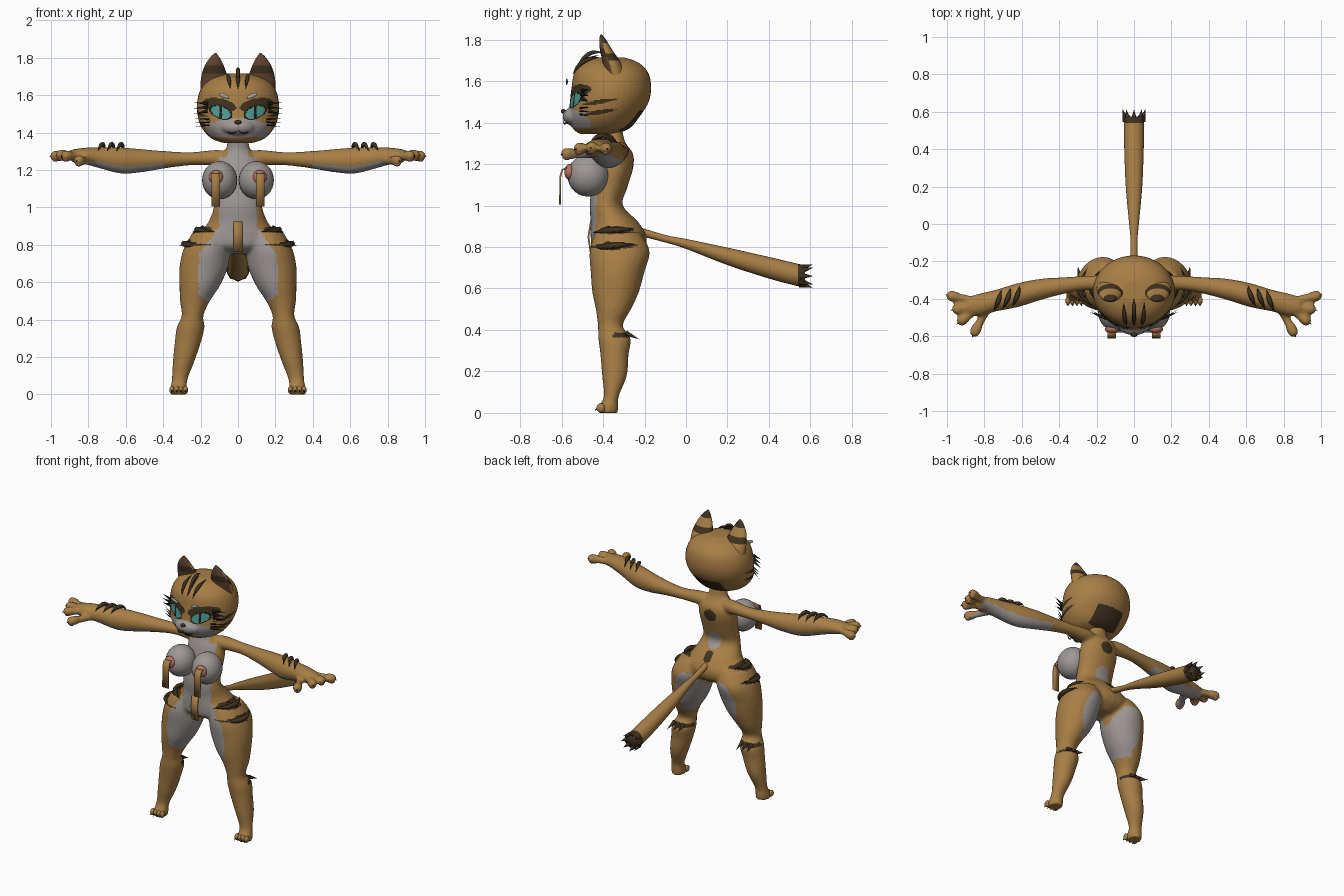
import bpy, bmesh
from math import sin, cos, pi, hypot
from mathutils import Vector, Matrix

old = bpy.data.objects.get("Cube")
if old:
    bpy.data.objects.remove(old)

PALETTE = {
    "tan_fur": (.39, .21, .06), "grey_fur": (.34, .31, .30),
    "dark_brown": (.05, .032, .014), "black": (.012, .01, .008),
    "teal": (.08, .34, .30), "pink": (.45, .17, .12),
    "inner_ear": (.13, .06, .03), "pale_grey": (.42, .39, .37),
}
COLOURS = list(PALETTE)
MATS = {}
for key, rgb in PALETTE.items():
    m = bpy.data.materials.new(key)
    m.use_nodes = True
    m.diffuse_color = (*rgb, 1)
    shader = next(n for n in m.node_tree.nodes if n.type == 'BSDF_PRINCIPLED')
    shader.inputs["Base Color"].default_value = (*rgb, 1)
    MATS[key] = m


def make(name, bm, colour):
    """Turn a bmesh into a smooth object of one colour."""
    bmesh.ops.recalc_face_normals(bm, faces=bm.faces)
    for f in bm.faces:
        f.smooth = True
    mesh = bpy.data.meshes.new(name)
    bm.to_mesh(mesh)
    bm.free()
    ob = bpy.data.objects.new(name, mesh)
    bpy.context.collection.objects.link(ob)
    mesh.materials.append(MATS[colour])
    return ob


def bake(ob):
    """Replace an object by its evaluated mesh."""
    dg = bpy.context.evaluated_depsgraph_get()
    mesh = bpy.data.meshes.new_from_object(ob.evaluated_get(dg))
    name, old_data = ob.name, ob.data
    bpy.data.objects.remove(ob)
    new = bpy.data.objects.new(name, mesh)
    bpy.context.collection.objects.link(new)
    for p in mesh.polygons:
        p.use_smooth = True
    return new


def fuse(ob, voxel, rounds):
    """Blend overlapping volumes into one skin."""
    r = ob.modifiers.new("skin", 'REMESH')
    r.mode, r.voxel_size = 'VOXEL', voxel
    s = ob.modifiers.new("soften", 'SMOOTH')
    s.factor, s.iterations = .5, rounds
    return bake(ob)


def paint(ob, rule):
    ob.data.materials.clear()
    for key in COLOURS:
        ob.data.materials.append(MATS[key])
    for p in ob.data.polygons:
        p.material_index = COLOURS.index(rule(*p.center, p.normal))


def loft(bm, rings, axis, side=1, steps=4, segs=24):
    """Skin smooth ellipses (x, y, z, a, b) lying across an axis."""
    R = [Vector(r) for r in rings]
    path = []
    for i in range(len(R) - 1):
        p, q = R[max(i - 1, 0)], R[min(i + 2, len(R) - 1)]
        for k in range(steps):
            t = k / steps
            h = t * t * (3 - 2 * t)
            path.append(R[i].lerp(R[i + 1], h) + (R[i + 1] - p) * .5 * t * (1 - t) ** 2
                        - (q - R[i]) * .5 * t * t * (1 - t))
    path.append(R[-1])
    u, v = [k for k in range(3) if k != axis]
    loops = []
    for r in path:
        loop = []
        for k in range(segs):
            c = Vector(r[:3])
            c[u] += r[3] * cos(2 * pi * k / segs)
            c[v] += r[4] * sin(2 * pi * k / segs)
            c.x *= side
            loop.append(bm.verts.new(c))
        loops.append(loop)
    for a, b in zip(loops, loops[1:]):
        for k in range(segs):
            n = (k + 1) % segs
            bm.faces.new((a[k], a[n], b[n], b[k]))
    bm.faces.new(loops[0])
    bm.faces.new(loops[-1])


def ball(bm, centre, size, turn=0):
    mat = Matrix.Translation(centre) @ Matrix.Rotation(turn, 4, 'Y') @ Matrix.Diagonal((*size, 1))
    bmesh.ops.create_uvsphere(bm, u_segments=24, v_segments=14, radius=1, matrix=mat)


def blob(name, centre, size, colour, turn=0):
    bm = bmesh.new()
    ball(bm, centre, size, turn)
    return make(name, bm, colour)


def spike(name, points, radius, colour, side=1, both_ends=False):
    """Tapered strand; both_ends makes a leaf-shaped stripe."""
    cu = bpy.data.curves.new(name, 'CURVE')
    cu.dimensions, cu.bevel_depth, cu.bevel_resolution = '3D', radius, 1
    sp = cu.splines.new('POLY')
    n = 8
    sp.points.add(n)
    P = [Vector((x * side, y, z)) for x, y, z in points]
    mid = P[1] if len(P) > 2 else (P[0] + P[-1]) / 2
    ctrl = mid * 2 - (P[0] + P[-1]) / 2
    for k, pt in enumerate(sp.points):
        t = k / n
        pt.co = (*(P[0] * (1 - t) ** 2 + ctrl * 2 * t * (1 - t) + P[-1] * t * t), 1)
        pt.radius = max(.03, sin(pi * t) if both_ends else 1 - t)
    cu.materials.append(MATS[colour])
    ob = bpy.data.objects.new(name, cu)
    bpy.context.collection.objects.link(ob)
    return bake(ob)


def strap(name, x, half, profile):
    bm = bmesh.new()
    rows = [[bm.verts.new((x + d, y, z)) for d in (-half, half)] for y, z in profile]
    for a, b in zip(rows, rows[1:]):
        bm.faces.new((a[0], a[1], b[1], b[0]))
    ob = make(name, bm, "tan_fur")
    ob.modifiers.new("thickness", 'SOLIDIFY').thickness = .008


# Body: torso, legs, arms and fingers blended together
TORSO = [(0, -.32, .75, .07, .07), (0, -.325, .79, .2, .125), (0, -.325, .85, .21, .135),
         (0, -.345, .92, .16, .115), (0, -.385, 1, .13, .08), (0, -.37, 1.08, .125, .085),
         (0, -.345, 1.18, .13, .09), (0, -.335, 1.25, .115, .08), (0, -.345, 1.31, .065, .05),
         (0, -.36, 1.4, .055, .05)]
LEG = [(.14, -.33, .87, .1, .11), (.165, -.32, .78, .125, .145), (.183, -.33, .68, .13, .13),
       (.205, -.34, .58, .108, .112), (.23, -.35, .5, .08, .085), (.243, -.365, .42, .058, .06),
       (.253, -.345, .36, .074, .078), (.268, -.345, .28, .07, .068), (.29, -.345, .18, .058, .06),
       (.312, -.36, .08, .042, .036), (.317, -.375, .03, .045, .048), (.317, -.375, 0, .044, .046)]
ARM = [(.05, -.335, 1.26, .04, .04), (.12, -.32, 1.265, .045, .042), (.25, -.315, 1.26, .038, .035),
       (.38, -.33, 1.255, .045, .045), (.5, -.35, 1.25, .057, .06), (.62, -.38, 1.25, .064, .07),
       (.74, -.41, 1.265, .058, .056), (.82, -.43, 1.275, .06, .044), (.89, -.44, 1.275, .05, .034)]
FINGERS = [((.86, -.41), (.975, -.385), 1.275), ((.86, -.44), (.945, -.455), 1.28),
           ((.85, -.46), (.92, -.515), 1.275), ((.79, -.46), (.85, -.575), 1.25)]
bm = bmesh.new()
loft(bm, TORSO, 2)
for s in (-1, 1):
    loft(bm, LEG, 2, s)
    loft(bm, ARM, 0, s)
    for a, b, z in FINGERS:
        for k in range(7):
            x, y = Vector(a).lerp(Vector(b), k / 6)
            r = .023 + .006 * (k > 4)
            ball(bm, (x * s, y, z), (r, r, r))
body = fuse(make("body", bm, "tan_fur"), .01, 4)


def body_rule(x, y, z, n):
    ax = abs(x)
    if ax > .4:
        return "grey_fur" if n.z < -.4 and ax < .88 else "tan_fur"
    if ax > .14 and -.47 < y < -.23:
        for zc in (.805, .88):
            if abs(z - zc - .03 * (y + .35)) < .019 * sin(pi * (y + .47) / .24):
                return "dark_brown"
    if abs(z - .375) < .014 and y > -.35:
        return "dark_brown"
    if y < -.35:
        if z > 1.02:
            wide = .055 if z > 1.27 else .1
        elif z > .9:
            wide = .1
        elif z > .75:
            wide = .1 + .7 * (.9 - z)
        else:
            wide = .21 if z > .5 + .8 * max(0, ax - .17) else 0
        return "grey_fur" if ax < wide else "tan_fur"
    if y > -.34:
        if hypot((ax - .14) / .085, (z - .65) / .15) < 1:
            return "grey_fur"
        if hypot(x / .045, (z - 1.2) / .04) < 1 or hypot(x / .03, (z - .925) / .03) < 1:
            return "dark_brown"
        if hypot(x / .05, (z - 1.02) / .06) < 1:
            return "grey_fur"
    return "grey_fur" if n.x * x < -.05 and .5 < z < .8 else "tan_fur"


paint(body, body_rule)

# Head with muzzle and painted face
HEAD = [(0, -.43, 1.345, .08, .08), (0, -.41, 1.37, .145, .135), (0, -.395, 1.43, .197, .172),
        (0, -.37, 1.5, .217, .19), (0, -.36, 1.57, .218, .192), (0, -.36, 1.64, .195, .178),
        (0, -.36, 1.69, .14, .13), (0, -.36, 1.715, .06, .06)]
bm = bmesh.new()
loft(bm, HEAD, 2, segs=40)
ball(bm, (0, -.525, 1.43), (.095, .07, .05))
head = fuse(make("head", bm, "tan_fur"), .006, 4)


def head_rule(x, y, z, n):
    ax = abs(x)
    if y < -.38:
        u, v = (ax - .092) / .062, (z - 1.508 - .25 * (ax - .09)) / .037
        if hypot(u, v) < 1:
            return "black" if abs(u) < .12 or hypot(u, v) > .84 else "teal"
        if hypot((ax - .1) / .09, (z - 1.545 - .15 * (ax - .09)) / .036) < 1:
            return "dark_brown"
        if 1.375 < z < 1.475 - .25 * max(0, ax - .05) and y < -.46 and ax < .17:
            return "grey_fur"
    for zc in (1.45, 1.5):
        if -.5 < y < -.33 and abs(z - zc - .15 * (y + .42)) < .011 * sin(pi * (y + .5) / .17):
            return "dark_brown"
    return "dark_brown" if y > -.32 and z < 1.46 and ax < .1 else "tan_fur"


paint(head, head_rule)
blob("nose", (0, -.592, 1.455), (.018, .012, .011), "dark_brown")
for k in (-1, 0, 1):
    spike("forehead_stripe", [(k * .04, -.545, 1.63), (k * .05, -.5, 1.69), (k * .055, -.42, 1.725 - .01 * abs(k))],
          .011, "dark_brown", both_ends=True)
spike("crown_tuft", [(0, -.53, 1.66), (0, -.47, 1.73), (0, -.4, 1.735)], .012, "dark_brown", both_ends=True)

# Tail with a ragged dark tip
bm = bmesh.new()
loft(bm, [(0, -.26, .885, .022, .022), (0, -.1, .84, .018, .018), (0, 0, .815, .026, .024),
          (0, .2, .755, .044, .042), (0, .4, .70, .052, .052), (0, .54, .665, .054, .054),
          (0, .575, .66, .06, .05)], 1)
paint(make("tail", bm, "tan_fur"), lambda x, y, z, n: "dark_brown" if y > .535 else "tan_fur")
for k in range(8):
    c, d = cos(k * pi / 4), sin(k * pi / 4)
    spike("tail_tuft", [(.042 * c, .55, .66 + .038 * d), (.06 * c, .612, .66 + .056 * d)], .02, "dark_brown")

strap("front_strap", 0, .024, [(-.462, .925), (-.475, .85), (-.462, .76)])

# Paired parts
EAR = [(.12, -.335, 1.6, .078, .055), (.125, -.355, 1.68, .074, .045), (.127, -.385, 1.75, .054, .03),
       (.124, -.402, 1.8, .026, .016), (.12, -.41, 1.826, .003, .003)]


def ear_rule(x, y, z, n):
    if n.y < -.45:
        return "dark_brown" if abs(z - 1.74) < .02 else "inner_ear"
    return "dark_brown" if z > 1.785 or abs(z - 1.715) < .015 else "tan_fur"


for s, side in ((-1, "right"), (1, "left")):
    bm = bmesh.new()
    loft(bm, EAR, 2, s, steps=8)
    paint(make(side + "_ear", bm, "tan_fur"), ear_rule)
    blob(side + "_brow", (s * .075, -.575, 1.597), (.03, .005, .011), "pale_grey", s * -.4)
    spike(side + "_mouth", [(0, -.59, 1.415), (.03, -.585, 1.395), (.06, -.565, 1.41)], .004, "black", s, True)
    for k in range(3):
        spike(side + "_lash", [(.16, -.5, 1.515 + .02 * k), (.236, -.47, 1.50 + .03 * k)], .01, "black", s)
        spike(side + "_whisker", [(.15, -.51, 1.44 + .015 * k), (.23, -.46, 1.43 + .022 * k)], .005, "black", s)
        spike(side + "_arm_stripe", [(.61 + .05 * k, -.33 - .012 * k, 1.30), (.625 + .05 * k, -.385 - .012 * k, 1.337),
              (.65 + .05 * k, -.44 - .012 * k, 1.30)], .013, "dark_brown", s, True)
        spike(side + "_calf_tuft", [(.22 + .035 * k, -.29, .385), (.22 + .04 * k, -.225, .355)], .014, "dark_brown", s)
    # Hip stripes standing proud of the fur
    for z, x in ((.805, .285), (.88, .215)):
        spike(side + "_hip_stripe", [(x - .09, -.45, z - .01), (x, -.36, z), (x - .03, -.25, z + .01)],
              .017, "dark_brown", s, True)
        spike(side + "_hip_tuft", [(x - .03, -.38, z + .01), (x + .03, -.34, z - .012)], .015, "dark_brown", s)
    # Chest with caps and hanging straps
    blob(side + "_chest", (s * .098, -.472, 1.145), (.094, .1, .102), "grey_fur")
    blob(side + "_chest_cap", (s * .117, -.562, 1.162), (.038, .025, .038), "pink")
    strap(side + "_chest_strap", s * .119, .023, [(-.575, 1.185), (-.6, 1.175), (-.61, 1.14), (-.612, 1.005)])
    # Paw pads, claws and toes
    blob(side + "_palm_pad", (s * .85, -.445, 1.245), (.032, .028, .012), "pink")
    for a, b, z in FINGERS:
        tip, away = Vector(b), (Vector(b) - Vector(a)).normalized()
        blob(side + "_finger_pad", (s * tip.x, tip.y, z - .018), (.019, .019, .013), "pink")
        p, q = tip + away * .016, tip + away * .036
        spike(side + "_claw", [(p.x, p.y, z), (q.x, q.y, z - .006)], .008, "black", s)
    for k in range(4):
        x = .281 + .024 * k
        blob(side + "_toe", (s * x, -.41, .024), (.014, .022, .022), "tan_fur")
        spike(side + "_toe_claw", [(x, -.425, .022), (x, -.442, .01)], .007, "black", s)
